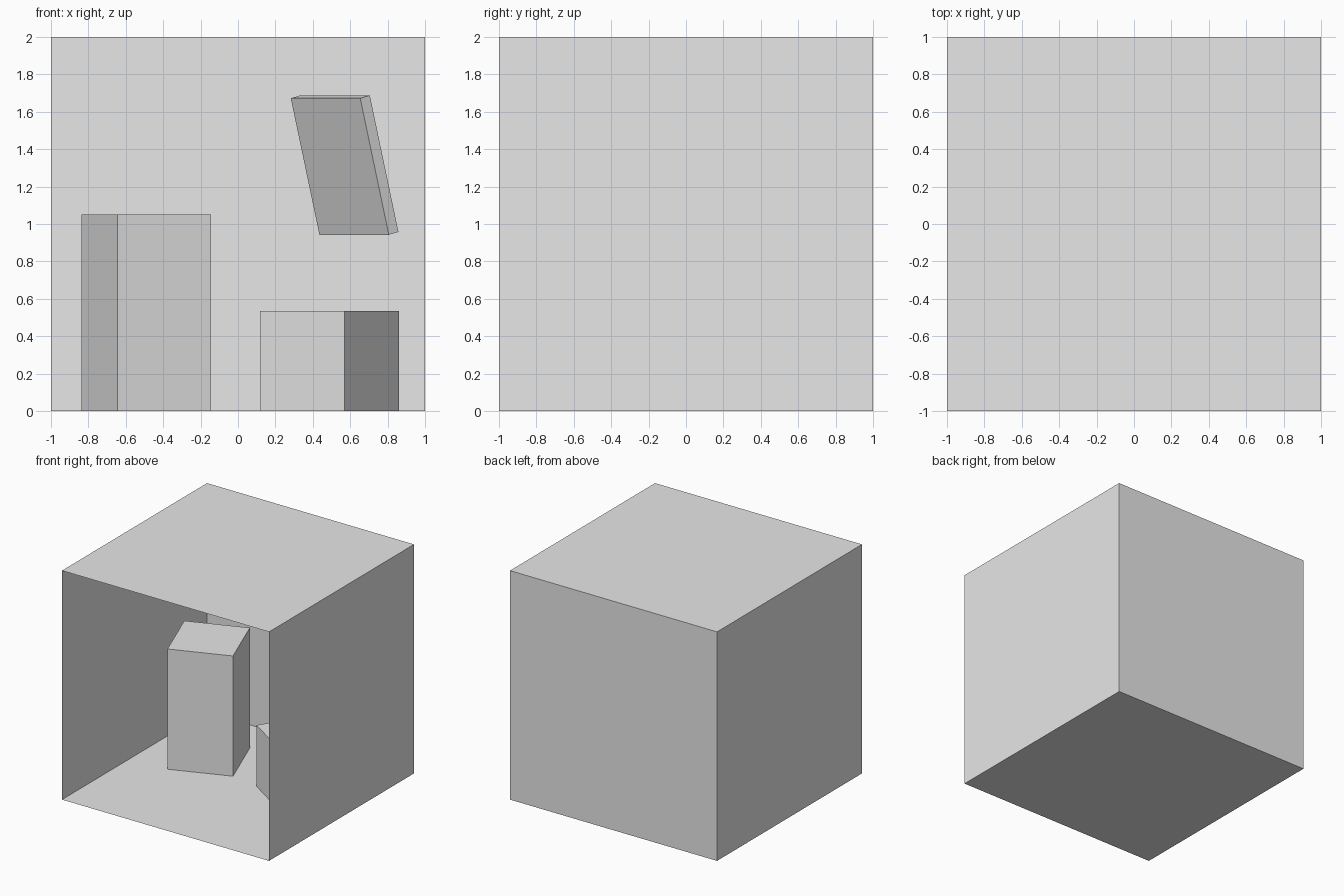
import bpy
import bmesh
from math import atan2, hypot
from mathutils import Matrix, Vector

cube = bpy.data.objects.get("Cube")
if cube:
    bpy.data.objects.remove(cube, do_unlink=True)

# One matte grey throughout
GREY = (0.8, 0.8, 0.8, 1.0)
grey = bpy.data.materials.new("matte grey")
grey.use_nodes = True
grey.diffuse_color = GREY
for node in grey.node_tree.nodes:
    if node.type == "BSDF_PRINCIPLED":
        node.inputs["Base Color"].default_value = GREY


def add_object(name, bm):
    mesh = bpy.data.meshes.new(name)
    bm.to_mesh(mesh)
    bm.free()
    mesh.materials.append(grey)
    obj = bpy.data.objects.new(name, mesh)
    bpy.context.collection.objects.link(obj)
    return obj


def add_block(name, centre, size, angle):
    """Box standing on the floor, turned about the vertical."""
    bm = bmesh.new()
    bmesh.ops.create_cube(bm, size=1, matrix=Matrix.Diagonal((*size, 1)))
    obj = add_object(name, bm)
    obj.location = (*centre, size[2] / 2)
    obj.rotation_euler.z = angle
    return obj


# Room shell: thin walls, floor and ceiling, open at the front
bm = bmesh.new()
bmesh.ops.create_cube(bm, size=2, matrix=Matrix.Translation((0, 0, 1)))
front = [f for f in bm.faces if f.calc_center_median().y < -0.9]
bmesh.ops.delete(bm, geom=front, context="FACES_ONLY")
bmesh.ops.reverse_faces(bm, faces=bm.faces)
add_object("room_shell", bm)

# Two blocks on the floor
add_block("tall_block", (-0.49, 0.295), (0.535, 0.545, 1.05), atan2(0.19, 0.5))
add_block("short_block", (0.49, 0.16), (0.54, 0.53, 0.535), atan2(-0.295, 0.45))

# Tilted panel hanging in the upper corner
along = Vector((0.371, -0.57, 0))
rise = Vector((-0.153, -0.1, 0.73))
depth = along.cross(rise).normalized() * -0.063
bm = bmesh.new()
axes = Matrix((along, rise, depth)).transposed().to_4x4()
bmesh.ops.create_cube(bm, size=1, matrix=Matrix.Translation((0.57, 0, 1.315)) @ axes)
bmesh.ops.recalc_face_normals(bm, faces=bm.faces)
add_object("tilted_panel", bm)
